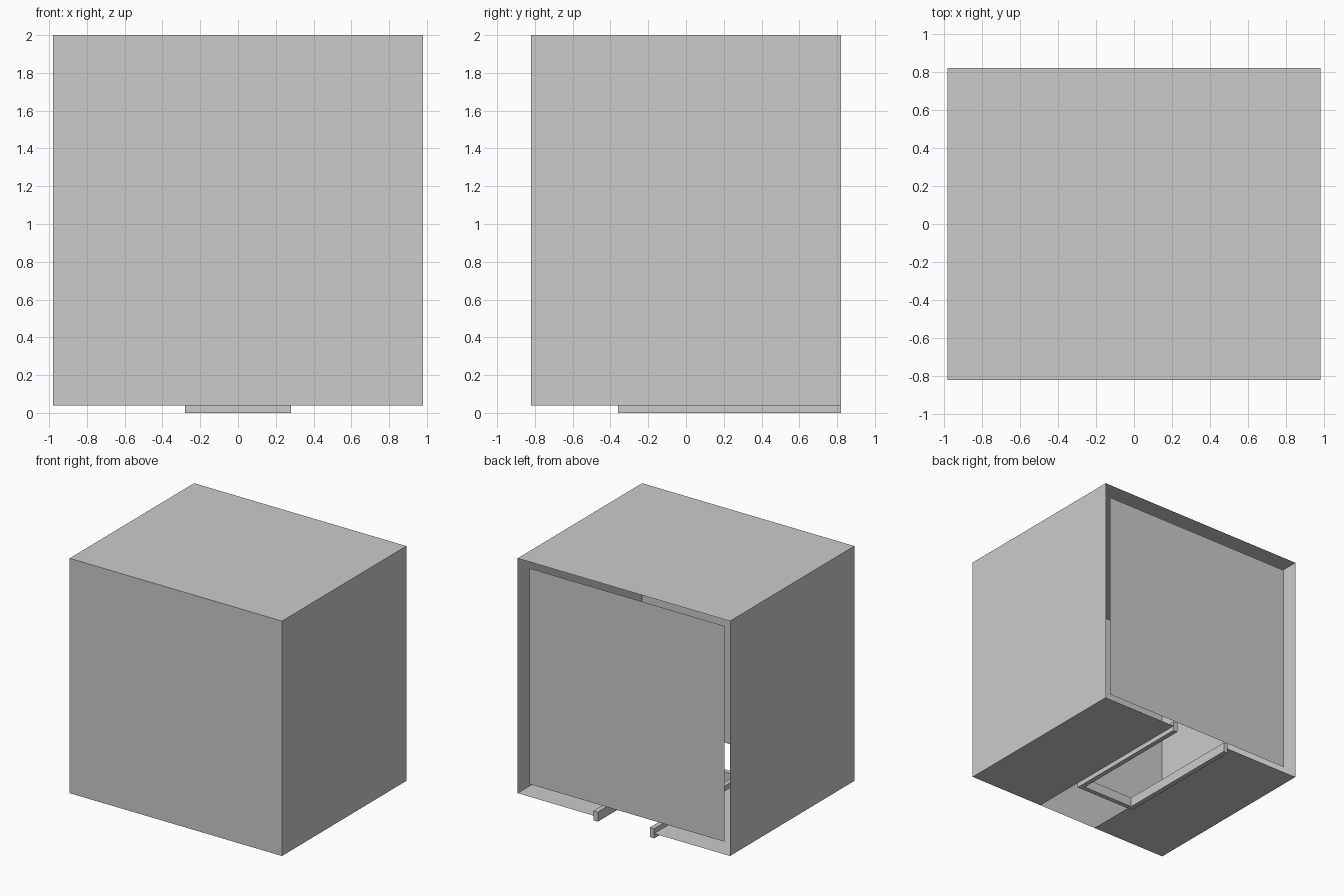
import bpy

if "Cube" in bpy.data.objects:
    bpy.data.objects.remove(bpy.data.objects["Cube"])

X, Y = 0.98, 0.82          # half width and half depth
Z0, Z1 = 0.04, 2.0         # casing bottom and top
SLOT = 0.28                # half width of the open slot in the floor


def mesh_object(name, verts, faces):
    me = bpy.data.meshes.new(name)
    me.from_pydata(verts, [], faces)
    ob = bpy.data.objects.new(name, me)
    bpy.context.collection.objects.link(ob)
    return ob


def prism(name, outline, z0, z1):
    """Extrude a counter-clockwise xy outline between two heights."""
    n = len(outline)
    verts = [(x, y, z) for z in (z0, z1) for x, y in outline]
    faces = [tuple(reversed(range(n))), tuple(range(n, 2 * n))]
    faces += [(i, (i + 1) % n, (i + 1) % n + n, i + n) for i in range(n)]
    return mesh_object(name, verts, faces)


# Thin sheet casing, open at the back: front, top and two sides
mesh_object("casing",
            [(x, y, z) for z in (Z0, Z1) for x, y in ((-X, -Y), (X, -Y), (X, Y), (-X, Y))],
            [(0, 1, 5, 4), (1, 2, 6, 5), (3, 0, 4, 7), (4, 5, 6, 7)])

# Floor sheets on either side of the slot
for side, a, b in (("left", -X, -SLOT), ("right", SLOT, X)):
    mesh_object("floor_" + side,
                [(a, -Y, Z0), (a, Y, Z0), (b, Y, Z0), (b, -Y, Z0)], [(0, 1, 2, 3)])

# Recessed back panel, floating inside the opening
mesh_object("back_panel",
            [(0.9, 0.775, 0.12), (-0.9, 0.775, 0.12), (-0.9, 0.775, 1.92), (0.9, 0.775, 1.92)],
            [(0, 1, 2, 3)])

# U-shaped rail around the slot, open towards the back
T = 0.04
prism("slot_rail",
      [(-SLOT, -0.36), (SLOT, -0.36), (SLOT, Y), (SLOT - T, Y),
       (SLOT - T, -0.36 + T), (-SLOT + T, -0.36 + T), (-SLOT + T, Y), (-SLOT, Y)],
      0.0, 0.08)
